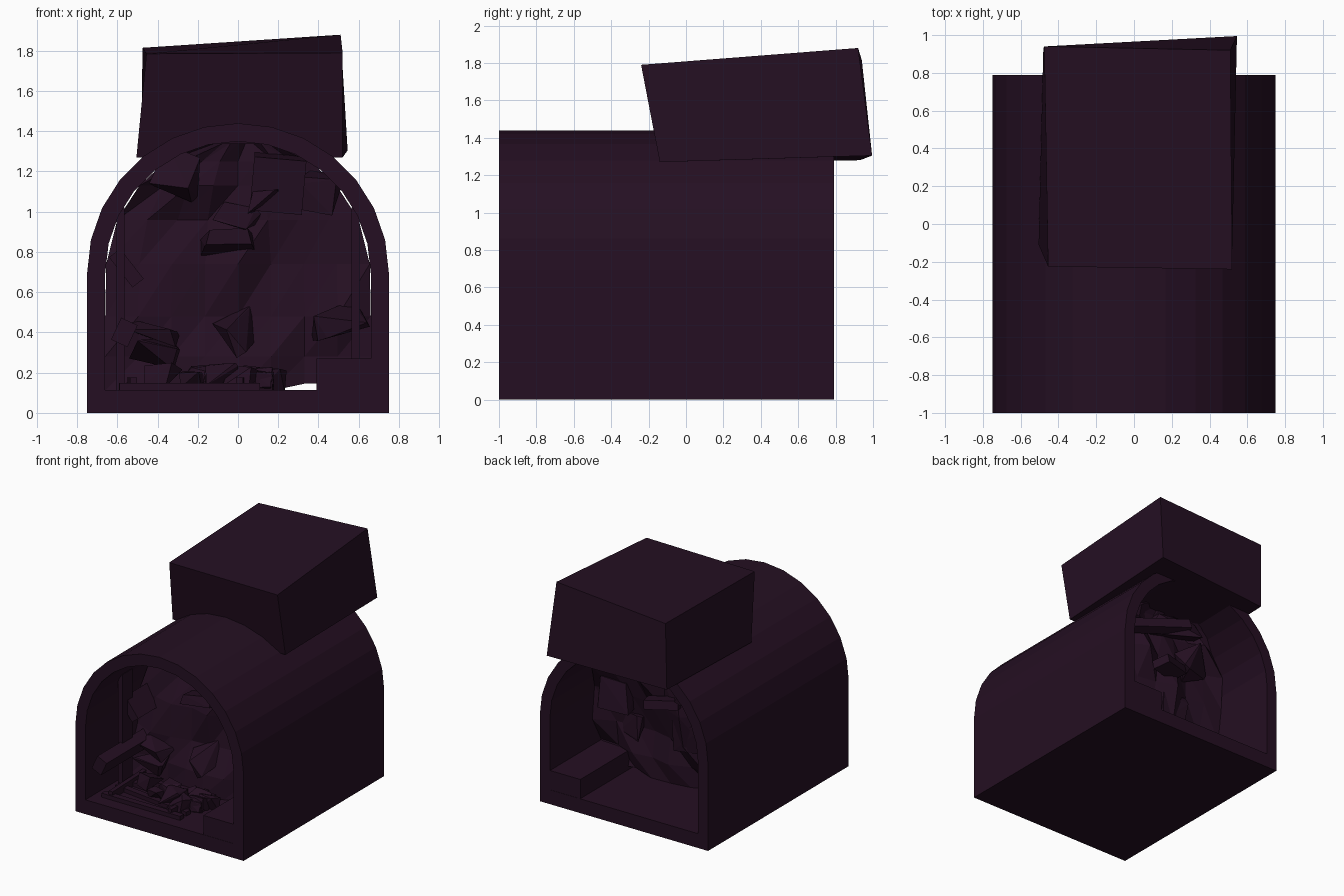
import bpy, bmesh, math, random
from mathutils import Vector, Euler

if "Cube" in bpy.data.objects:
    bpy.data.objects.remove(bpy.data.objects["Cube"])

random.seed(4)
mat = bpy.data.materials.new("dark_plum_stone")
mat.diffuse_color = (0.0180, 0.0048, 0.0160, 1)
mat.use_nodes = True
mat.node_tree.nodes["Principled BSDF"].inputs["Base Color"].default_value = mat.diffuse_color


def finish(bm, name):
    bmesh.ops.recalc_face_normals(bm, faces=bm.faces)
    me = bpy.data.meshes.new(name)
    bm.to_mesh(me)
    bm.free()
    me.materials.append(mat)
    ob = bpy.data.objects.new(name, me)
    bpy.context.collection.objects.link(ob)
    return ob


def add_box(bm, c, s, rot=(0, 0, 0)):
    r = bmesh.ops.create_cube(bm, size=1)
    e = Euler([math.radians(a) for a in rot])
    for v in r["verts"]:
        p = Vector([v.co[i] * s[i] for i in range(3)])
        p.rotate(e)
        v.co = p + Vector(c)


def add_rock(bm, c, s, rot=0):
    # angular chunk: hull of jittered box corners
    e = Euler((random.uniform(-.4, .4), math.radians(rot), random.uniform(-.5, .5)))
    vs = []
    for k in range(11):
        p = Vector([random.choice((-1, 1)) * random.uniform(.3, .55) * s[i] for i in range(3)])
        p.rotate(e)
        vs.append(bm.verts.new(p + Vector(c)))
    r = bmesh.ops.convex_hull(bm, input=vs)
    junk = [g for g in set(r["geom_interior"] + r["geom_unused"]) if isinstance(g, bmesh.types.BMVert)]
    bmesh.ops.delete(bm, geom=junk, context="VERTS")


# Tunnel shell: thick arch extruded along y
def arch(w, r, rz, z0):
    pts = [(-w, z0), (w, z0)]
    for i in range(15):
        a = math.pi * i / 14
        pts.append((r * math.cos(a), 0.695 + rz * math.sin(a)))
    return pts


bm = bmesh.new()
rings = []
for y in (-1, 0.79):
    for prof in (arch(.75, .75, .745, 0), arch(.66, .66, .655, .115)):
        rings.append([bm.verts.new((x, y, z)) for x, z in prof])
n = len(rings[0])
for a, b in ((0, 1), (1, 3), (3, 2), (2, 0)):
    for i in range(n):
        j = (i + 1) % n
        bm.faces.new((rings[a][i], rings[a][j], rings[b][j], rings[b][i]))
finish(bm, "tunnel_shell")

# Raised walkway along the right wall
bm = bmesh.new()
add_box(bm, (.526, -.105, .19), (.272, 1.786, .16))
finish(bm, "side_walkway")

# Tilted block resting on the roof
bm = bmesh.new()
lo = [(-.505, -.11, 1.27), (.52, -.14, 1.27), (.545, .995, 1.305), (-.48, .93, 1.28)]
hi = [(-.455, -.225, 1.785), (.52, -.24, 1.79), (.51, .92, 1.88), (-.475, .94, 1.815)]
lo, hi = [[bm.verts.new(p) for p in q] for q in (lo, hi)]
bm.faces.new(lo)
bm.faces.new(hi)
for i in range(4):
    j = (i + 1) % 4
    bm.faces.new((lo[i], lo[j], hi[j], hi[i]))
finish(bm, "roof_block")

# Collapsed earth plug filling the middle of the tunnel
bm = bmesh.new()
rows = [(.11, .66), (.28, .66), (.48, .66), (.74, .655), (.96, .60), (1.13, .49), (1.25, .36), (1.34, .15)]
cols = 9
sides = []
for back in (0, 1):
    grid = []
    for k, (z, w) in enumerate(rows):
        line = []
        for i in range(cols):
            u = -1 + 2 * i / (cols - 1)
            y = (.12 + .2 * z if back else -.42 + .1 * z) + random.uniform(-.06, .06)
            zz = z + (.035 if k == 0 and i in (6, 7) else 0)
            line.append(bm.verts.new((u * w, y, zz)))
        grid.append(line)
    for k in range(len(rows) - 1):
        for i in range(cols - 1):
            a, b, c, d = grid[k][i], grid[k][i + 1], grid[k + 1][i + 1], grid[k + 1][i]
            bm.faces.new((a, b, c))
            bm.faces.new((a, c, d))
    rim = grid[0] + [g[-1] for g in grid[1:]] + grid[-1][-2::-1] + [g[0] for g in grid[-2:0:-1]]
    sides.append(rim)
for i in range(len(sides[0])):
    j = (i + 1) % len(sides[0])
    bm.faces.new((sides[0][i], sides[0][j], sides[1][j], sides[1][i]))
finish(bm, "collapsed_earth")

# Timber posts and fallen planks
bm = bmesh.new()
for s in (-1, 1):
    add_box(bm, (s * .585, -.6, .56), (.04, .13, .92))
add_box(bm, (-.565, -.6, .40), (.09, .72, .12), (0, 25, 0))
add_box(bm, (-.555, -.45, .72), (.07, .3, .19), (0, -38, 0))
add_box(bm, (.2, -.36, 1.14), (.26, .16, .27), (8, 5, 0))
add_box(bm, (-.05, .36, .84), (.26, .14, .07), (10, 5, 20))
add_box(bm, (.1, .42, 1.12), (.5, .09, .08), (10, 12, -15))
finish(bm, "fallen_timbers")

# Broken track on the floor
bm = bmesh.new()
for x, tilt in ((-.53, 2), (.03, -4)):
    add_box(bm, (x, -.55, .145), (.035, .66, .06), (0, 0, tilt))
for k in range(5):
    add_box(bm, (-.24, -.87 + .13 * k, .13), (.7, .05, .035), (0, 0, random.uniform(-9, 9)))
finish(bm, "broken_track")

# Rubble: chunks set by position, then loose stones
bm = bmesh.new()
for x, y, z, sx, sy, sz, r in (
        (-.42, -.44, .40, .22, .2, .10, -5), (-.42, -.50, .30, .24, .2, .13, 10),
        (.03, -.42, .40, .22, .2, .16, -25), (.50, -.42, .46, .30, .25, .14, -20),
        (-.05, -.40, .85, .26, .2, .09, -5), (.0, -.38, .98, .2, .15, .09, 15),
        (.14, -.40, 1.05, .16, .15, .1, -10), (-.29, -.36, 1.2, .2, .2, .22, 10),
        (.4, -.36, 1.08, .2, .15, .2, 10), (-.1, .36, 1.2, .4, .25, .15, 0),
        (.25, .3, 1.05, .2, .2, .25, 0), (-.3, .33, .98, .25, .2, .2, 20),
        (.45, .22, .75, .25, .2, .25, 0), (.35, .2, .5, .2, .15, .2, 0),
        (-.2, .2, .55, .25, .15, .3, 0), (-.45, .2, .3, .2, .15, .25, 0)):
    add_rock(bm, (x, y, z), (sx, sy, sz), r)
for k in range(14):
    s = random.uniform(.07, .13)
    add_rock(bm, (random.uniform(-.4, .2), random.uniform(-.75, -.42), .125 + s * .4), (s * 1.3, s, s))
finish(bm, "rubble_stones")
